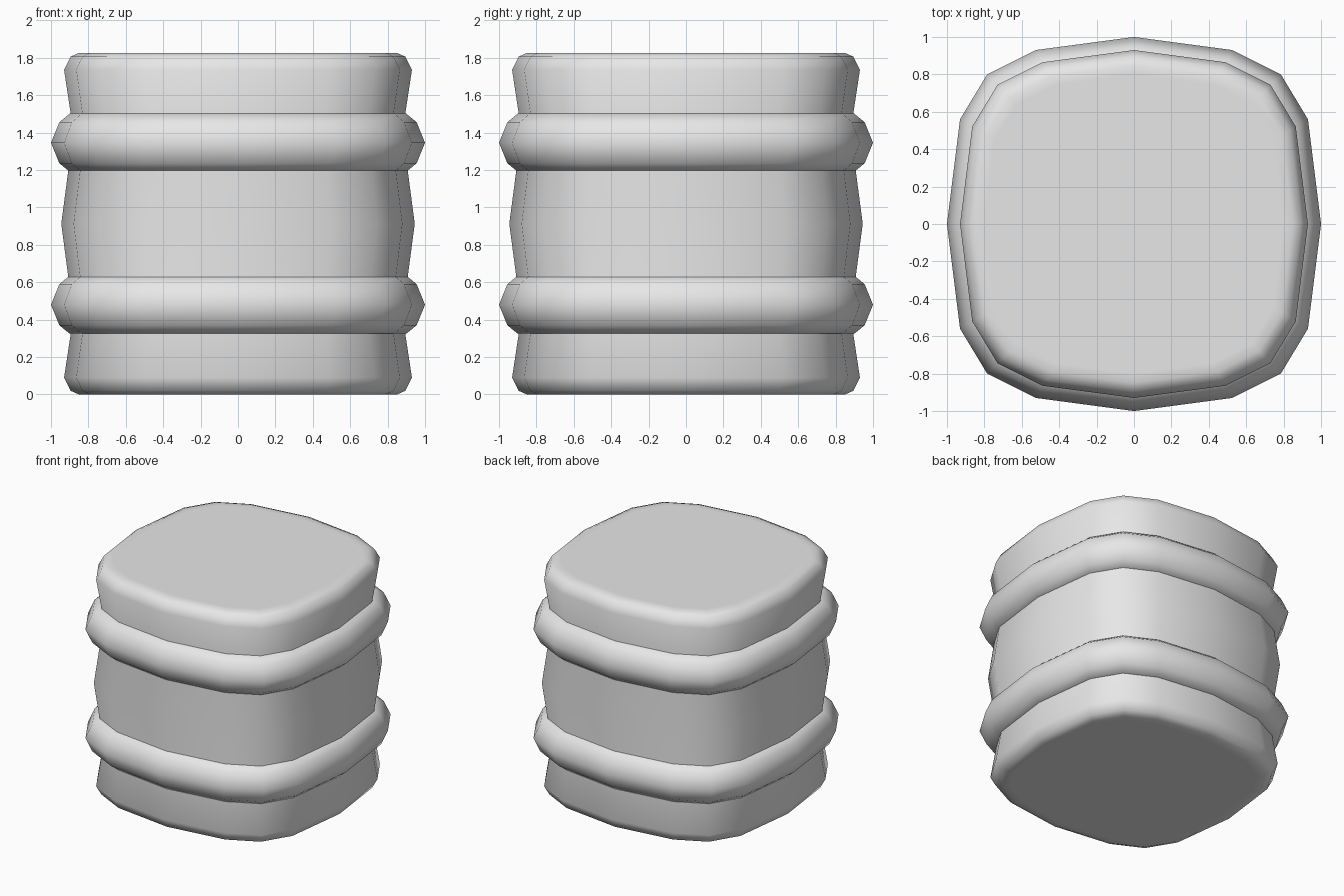
import bpy, bmesh, math

cube = bpy.data.objects.get("Cube")
if cube:
    bpy.data.objects.remove(cube, do_unlink=True)

grey = bpy.data.materials.new("plain_grey")
grey.use_nodes = True
grey.diffuse_color = (0.8, 0.8, 0.8, 1)
grey.node_tree.nodes["Principled BSDF"].inputs["Base Color"].default_value = (0.8, 0.8, 0.8, 1)

# Rounded-square outline: one quadrant turned around the four sides
quadrant = [(1, 0), (0.93, 0.56), (0.785, 0.80), (0.525, 0.93)]
right_back = quadrant + [(0, 1)]
left_back = [(-x, y) for x, y in reversed(right_back[:-1])]
back = right_back + left_back
outline = back + [(-x, -y) for x, y in
                  [(-px, py) for px, py in reversed(back[1:-1])][::1]]
# Front half mirrors the back half in order
outline = back + [(x, -y) for x, y in reversed(back[1:-1])]


def sweep(name, profile, closed):
    """Skin scaled copies of the outline along a (scale, height) profile."""
    bm = bmesh.new()
    loops = [[bm.verts.new((x * s, y * s, z)) for x, y in outline] for s, z in profile]
    n = len(outline)
    pairs = list(zip(loops, loops[1:]))
    if closed:
        pairs.append((loops[-1], loops[0]))
    else:
        bm.faces.new(loops[0])
        bm.faces.new(loops[-1])
    for a, b in pairs:
        for i in range(n):
            j = (i + 1) % n
            bm.faces.new((a[i], a[j], b[j], b[i]))
    bmesh.ops.recalc_face_normals(bm, faces=bm.faces[:])
    mesh = bpy.data.meshes.new(name)
    bm.to_mesh(mesh)
    bm.free()
    mesh.materials.append(grey)
    obj = bpy.data.objects.new(name, mesh)
    bpy.context.collection.objects.link(obj)
    bpy.ops.object.select_all(action="DESELECT")
    obj.select_set(True)
    bpy.context.view_layer.objects.active = obj
    bpy.ops.object.shade_smooth_by_angle(angle=math.radians(60))
    return obj


# Barrel body: rounded rims, waists under the hoops, bulging middle
middle = 0.913
lower = [(0.80, 0), (0.85, 0), (0.895, 0.02), (0.93, 0.09), (0.88, 0.42)]
upper = [(s, 2 * middle - z) for s, z in reversed(lower)]
sweep("barrel_body", lower + [(0.945, middle)] + upper, False)

# Two raised hoops
hoop = [(0.84, -0.155), (0.90, -0.155), (0.955, -0.11), (1, 0),
        (0.955, 0.11), (0.90, 0.155), (0.84, 0.155)]
for name, height in (("lower_hoop", 0.48), ("upper_hoop", 1.346)):
    sweep(name, [(s, height + z) for s, z in hoop], True)
